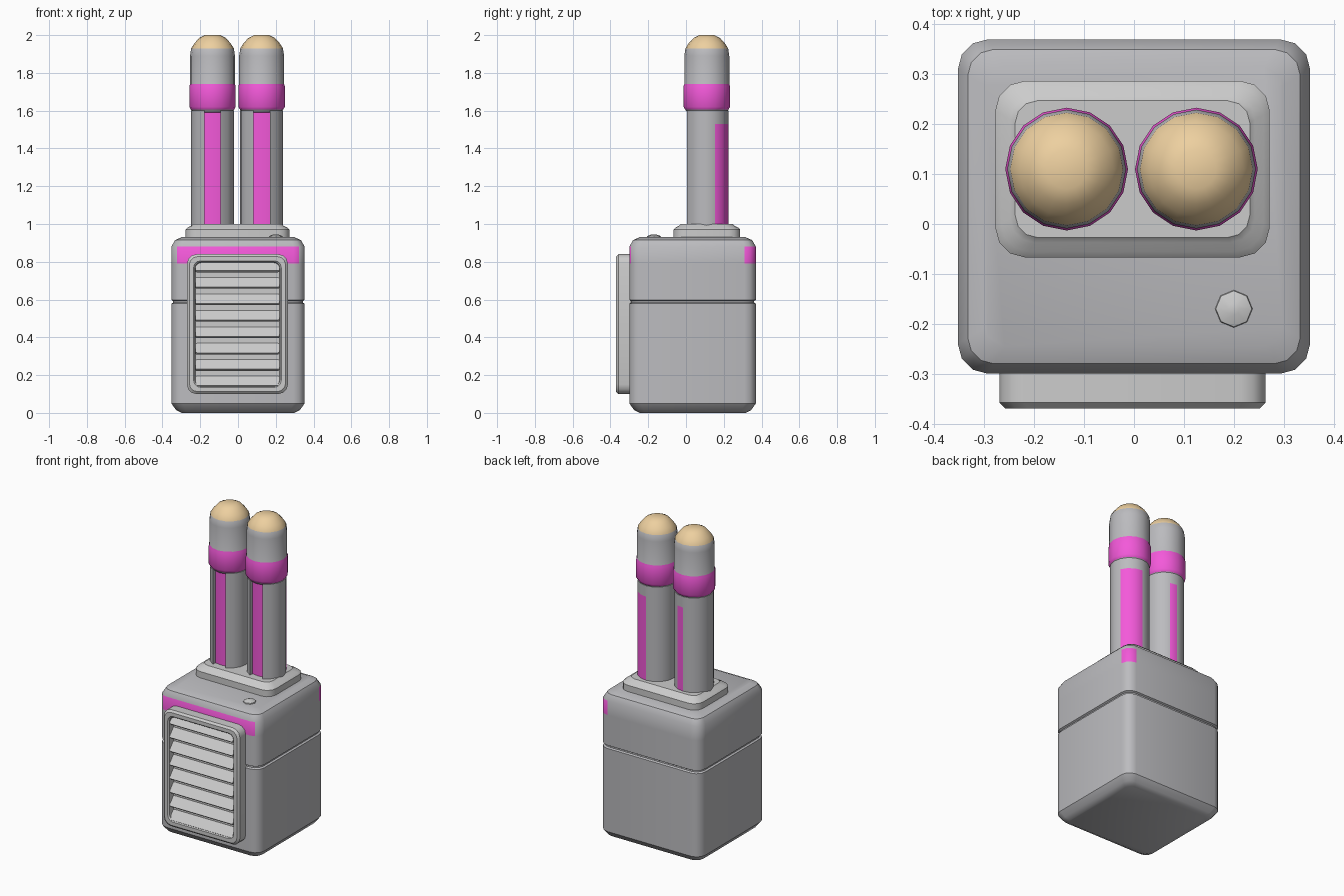
import bpy, bmesh
from math import sin, cos, radians, pi
from mathutils import Matrix

if "Cube" in bpy.data.objects:
    bpy.data.objects.remove(bpy.data.objects["Cube"])


def material(name, rgb):
    m = bpy.data.materials.new(name)
    m.diffuse_color = (*rgb, 1)
    m.use_nodes = True
    m.node_tree.nodes["Principled BSDF"].inputs["Base Color"].default_value = m.diffuse_color
    return m


GREY = material("grey", (0.5, 0.5, 0.52))
PINK = material("pink", (0.9, 0.1, 0.7))
TAN = material("tan", (0.85, 0.63, 0.35))
MATS = (GREY, PINK, TAN)


def loft(name, rings, pick=None, caps=(0, 0), matrix=None, angle=35):
    """Skin closed rings; pick(level, side) gives the material slot."""
    bm = bmesh.new()
    vs = [[bm.verts.new(p) for p in ring] for ring in rings]
    n = len(rings[0])
    for k in range(len(rings) - 1):
        for i in range(n):
            j = (i + 1) % n
            f = bm.faces.new((vs[k][i], vs[k][j], vs[k + 1][j], vs[k + 1][i]))
            f.material_index = pick(k, i) if pick else 0
    bm.faces.new(vs[0][::-1]).material_index = caps[0]
    bm.faces.new(vs[-1]).material_index = caps[1]
    if matrix:
        bm.transform(matrix)
    bmesh.ops.recalc_face_normals(bm, faces=bm.faces)
    me = bpy.data.meshes.new(name)
    bm.to_mesh(me)
    bm.free()
    ob = bpy.data.objects.new(name, me)
    bpy.context.collection.objects.link(ob)
    for m in MATS if pick else ():
        me.materials.append(m)
    bpy.ops.object.select_all(action='DESELECT')
    ob.select_set(True)
    bpy.context.view_layer.objects.active = ob
    bpy.ops.object.shade_smooth_by_angle(angle=radians(angle))
    return ob


def rrect(hx, hy, r, z, inset=0.0):
    """Rounded rectangle with three segments per corner."""
    hx, hy, r = hx - inset, hy - inset, max(r - inset * 0.4, 0.008)
    pts = []
    for c, (sx, sy) in enumerate(((1, 1), (-1, 1), (-1, -1), (1, -1))):
        for s in range(4):
            a = pi / 2 * (c + s / 3)
            pts.append((sx * (hx - r) + r * cos(a), sy * (hy - r) + r * sin(a), z))
    return pts


def circle(r, z, n=16):
    return [(r * cos(2 * pi * i / n), r * sin(2 * pi * i / n), z) for i in range(n)]


# Main housing with a seam groove, pink front strip and pink rear corner mark
body_levels = ((0, .055), (.015, .025), (.05, 0), (.578, 0), (.584, .01), (.592, .01),
               (.598, 0), (.79, 0), (.88, 0), (.915, .02), (.93, .055))
loft("housing", [rrect(.353, .335, .06, z, i) for z, i in body_levels],
     lambda k, i: 1 if k == 7 and i in (0, 1, 2, 10, 11, 12) else 0,
     matrix=Matrix.Translation((0, .035, 0)))

# Front vent frame, recessed
to_front = Matrix.Translation((-.003, 0, .47)) @ Matrix.Rotation(pi / 2, 4, 'X')
frame_levels = ((.28, 0), (.358, 0), (.37, .012), (.37, .035), (.362, .042), (.325, .045))
loft("vent_frame", [rrect(.267, .37, .05, z, i) for z, i in frame_levels], matrix=to_front)

# Angled louvre slats inside the frame
for s in range(8):
    z = .165 + s * .087
    place = Matrix.Translation((-.003, -.342, z)) @ Matrix.Rotation(radians(50), 4, 'X')
    loft("vent_slat", [rrect(.222, .033, .008, h) for h in (-.007, .007)], matrix=place)

# Stepped collar under the pipes
collar_levels = ((.91, 0), (.97, 0), (.982, .012), (.99, .03), (1.0, .04))
loft("pipe_collar", [rrect(.275, .177, .06, z, i) for z, i in collar_levels],
     matrix=Matrix.Translation((-.003, .11, 0)))

# Small button on the housing roof
loft("roof_button", [circle(.04, .92, 8), circle(.036, .936, 8), circle(.012, .945, 8)],
     matrix=Matrix.Translation((.2, -.17, 0)))


def pipe_ring(z, r=.114, inner=.088):
    """Circle with a shallow slot cut in the front."""
    pts = []
    for i in range(16):
        a = 2 * pi * i / 16
        outer = (r * cos(a), r * sin(a), z)
        hollow = (inner * cos(a) * r / inner, inner * sin(a), z)
        pts += {11: [outer, hollow], 12: [hollow], 13: [hollow, outer]}.get(i, [outer])
    return pts


def pipe(x, rear_faces):
    at = Matrix.Translation((x, .11, 0))
    slot = (12, 13)
    loft("pipe_lower", [pipe_ring(z) for z in (.97, 1.03, 1.53, 1.6)],
         lambda k, i: 1 if (i in slot and k < 3) or (i in rear_faces and k < 2) else 0,
         matrix=at)
    # Upper sleeve: pink band at its base, tan rounded tip
    profile = ((.1, 1.59), (.114, 1.605), (.123, 1.62), (.123, 1.73), (.119, 1.74),
               (.119, 1.89), (.113, 1.93), (.095, 1.958), (.07, 1.985), (.04, 2.0))
    loft("pipe_upper", [circle(r, z) for r, z in profile],
         lambda k, i: 1 if k in (1, 2, 3) else 2 if k >= 6 else 0,
         caps=(0, 2), matrix=at)


pipe(-.135, (3,))
pipe(.125, (1, 2, 3))
